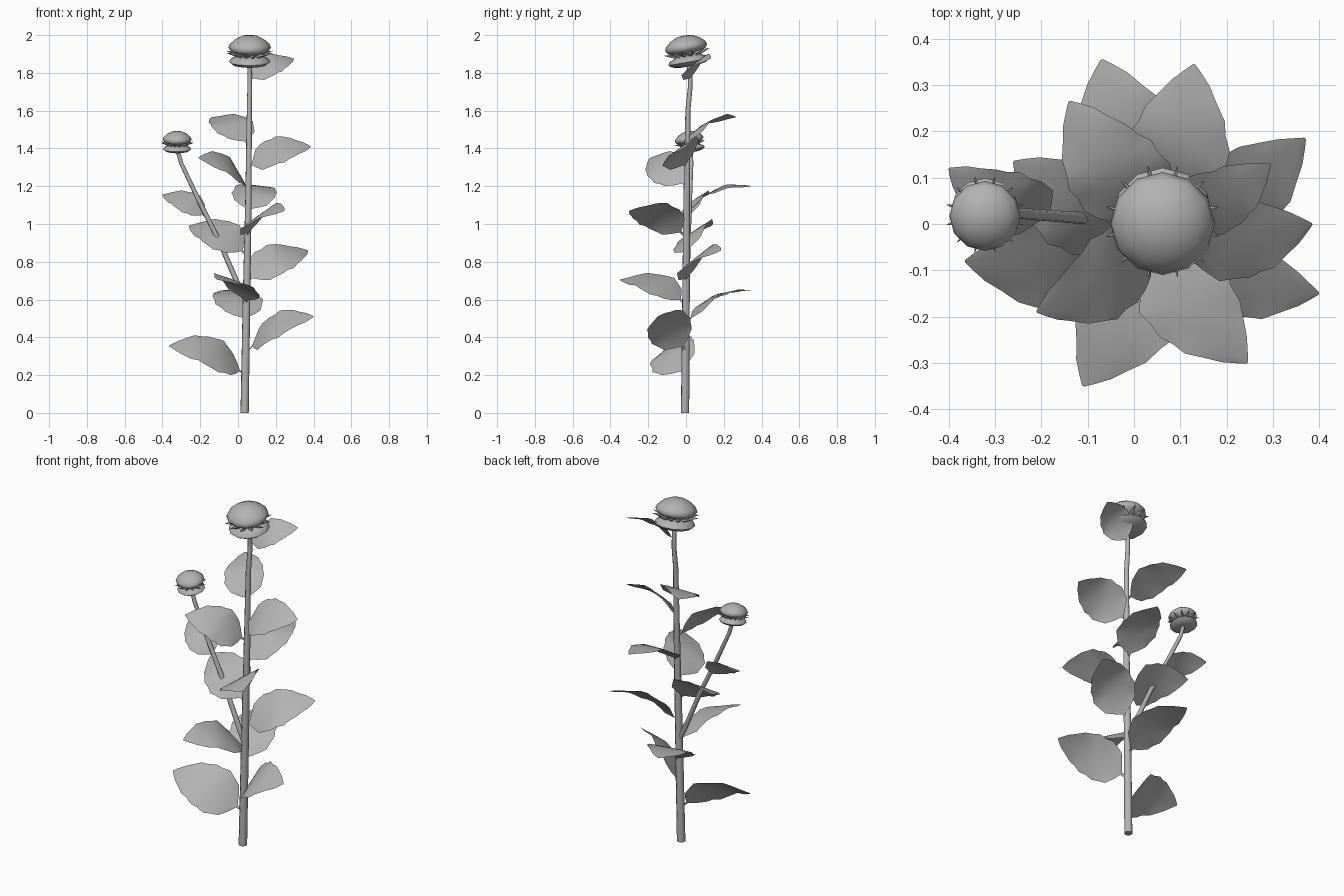
import bpy, bmesh, math
from mathutils import Vector, Matrix

if "Cube" in bpy.data.objects:
    bpy.data.objects.remove(bpy.data.objects["Cube"])

grey = bpy.data.materials.new("plain_grey")
grey.diffuse_color = (0.45, 0.45, 0.45, 1)
grey.use_nodes = True
grey.node_tree.nodes["Principled BSDF"].inputs["Base Color"].default_value = grey.diffuse_color


def finish(name, bm):
    me = bpy.data.meshes.new(name)
    bm.to_mesh(me)
    bm.free()
    me.materials.append(grey)
    me.shade_smooth()
    ob = bpy.data.objects.new(name, me)
    bpy.context.collection.objects.link(ob)
    return ob


def stalk(name, pts):
    """Tapered round tube through (x, y, z, radius) points."""
    cu = bpy.data.curves.new(name, 'CURVE')
    cu.dimensions = '3D'
    cu.bevel_depth = 1.0
    cu.bevel_resolution = 2
    cu.use_fill_caps = True
    sp = cu.splines.new('POLY')
    sp.points.add(len(pts) - 1)
    for p, (x, y, z, r) in zip(sp.points, pts):
        p.co = (x, y, z, 1)
        p.radius = r
    cu.materials.append(grey)
    ob = bpy.data.objects.new(name, cu)
    bpy.context.collection.objects.link(ob)


# Leaf outline: (position along the leaf, share of the half width)
OUTLINE = [(0, .05), (.07, .07), (.12, .42), (.19, .75), (.27, .92), (.36, 1), (.46, 1),
           (.55, .96), (.64, .87), (.73, .74), (.82, .56), (.9, .35), (.96, .17), (1, .02)]


def leaf(name, base, tip, half, lean=0.0):
    """Arched blade with rippled edges, its face turned to the front."""
    base, tip = Vector(base), Vector(tip)
    along = tip - base
    length = along.length
    d = along.normalized()
    side = d.cross(Vector((lean, -0.72, 1))).normalized()
    up = side.cross(d)
    bm = bmesh.new()
    rows = []
    for i, (t, w) in enumerate(OUTLINE):
        row = []
        for k in range(-4, 5):
            s = k / 4
            scallop = 1 + 0.03 * s * s * (1 if i % 2 else -1)
            rise = length * (0.15 * math.sin(math.pi * t)
                             - 0.01 * s * s * w
                             + 0.016 * w * s * s * math.sin(16 * t + 2 * s))
            row.append(bm.verts.new(base + along * t + side * (s * w * half * scallop) + up * rise))
        rows.append(row)
    for a, b in zip(rows, rows[1:]):
        for k in range(8):
            bm.faces.new((a[k], b[k], b[k + 1], a[k + 1]))
    # make the upper face the outer one
    bm.normal_update()
    if sum((f.normal.dot(up) for f in bm.faces)) < 0:
        bmesh.ops.reverse_faces(bm, faces=bm.faces[:])
    finish(name, bm)


def flower(name, top, scale):
    """Lower disc, neck and dome turned on one axis, with a ring of spikes."""
    profile = [(0, -.166), (.05, -.166), (.09, -.158), (.109, -.143), (.102, -.127), (.075, -.115),
               (.058, -.106), (.075, -.096), (.1, -.084), (.113, -.066), (.105, -.046), (.08, -.024),
               (.045, -.006), (0, 0)]
    n = 12
    bm = bmesh.new()
    rings = []
    for r, z in profile:
        if r == 0:
            rings.append([bm.verts.new((0, 0, z))] * n)
        else:
            rings.append([bm.verts.new((r * math.cos(a), r * math.sin(a), z))
                          for a in (2 * math.pi * k / n for k in range(n))])
    for a, b in zip(rings, rings[1:]):
        for k in range(n):
            j = (k + 1) % n
            bm.faces.new(list(dict.fromkeys((a[k], a[j], b[j], b[k]))))
    # spikes between disc and dome
    for k in range(n):
        turn = Matrix.Rotation(2 * math.pi * (k + .5) / n, 4, 'Z')
        lean = Matrix.Rotation(math.radians(78), 4, 'Y')
        bmesh.ops.create_cone(bm, cap_ends=True, segments=5, radius1=.014, radius2=.001, depth=.065,
                              matrix=turn @ Matrix.Translation((.094, 0, -.096)) @ lean)
    # face the flower slightly forward
    mid = Matrix.Translation((0, 0, -.09))
    bm.transform(mid @ Matrix.Rotation(math.radians(10), 4, 'X') @ mid.inverted())
    bm.transform(Matrix.Translation(top) @ Matrix.Scale(scale, 4))
    bmesh.ops.recalc_face_normals(bm, faces=bm.faces[:])
    ob = finish(name, bm)
    ob.data.set_sharp_from_angle(angle=math.radians(60))


# Stem and branch
stalk("main_stem", [(.035, -.005, 0, .023), (.045, 0, .6, .021), (.055, .003, 1.1, .018),
                    (.06, .01, 1.6, .014), (.062, .022, 1.72, .013), (.062, .022, 1.8, .012),
                    (.062, .008, 1.87, .012)])
stalk("side_branch", [(.04, 0, .6, .014), (0, .005, .68, .014), (-.1, .012, .91, .013),
                      (-.21, .02, 1.13, .012), (-.3, .028, 1.32, .011), (-.325, .025, 1.41, .011)])

# Flower heads
flower("main_flower", (.062, .005, 2.0), 1.0)
flower("side_flower", (-.322, .02, 1.492), .68)

# Leaves from bottom to top: base, tip, half width, sideways lean
LEAVES = [
    ((.03, -.01, .205), (-.365, -.08, .355), .135, .05),
    ((.06, 0, .335), (.40, -.15, .51), .12, .05),
    ((.045, .01, .48), (-.07, .355, .65), .128, .15),
    ((.045, -.01, .58), (-.11, -.35, .705), .125, -.05),
    ((.05, 0, .695), (.37, .185, .86), .12, .05),
    ((.04, 0, .84), (-.26, .135, .99), .125, .05),
    ((.05, -.01, .94), (.245, -.30, 1.07), .12, 0),
    ((.05, .01, 1.06), (.13, .345, 1.20), .115, .0),
    ((-.17, .02, 1.035), (-.40, .12, 1.155), .085, .05),
    ((.045, 0, 1.20), (-.21, -.19, 1.35), .11, .05),
    ((.055, 0, 1.30), (.385, 0, 1.41), .115, .05),
    ((.055, .01, 1.42), (-.14, .265, 1.565), .108, .1),
    ((.06, .02, 1.76), (.295, .13, 1.875), .085, .05),
]
for i, args in enumerate(LEAVES):
    leaf(f"leaf_{i + 1}", *args)
